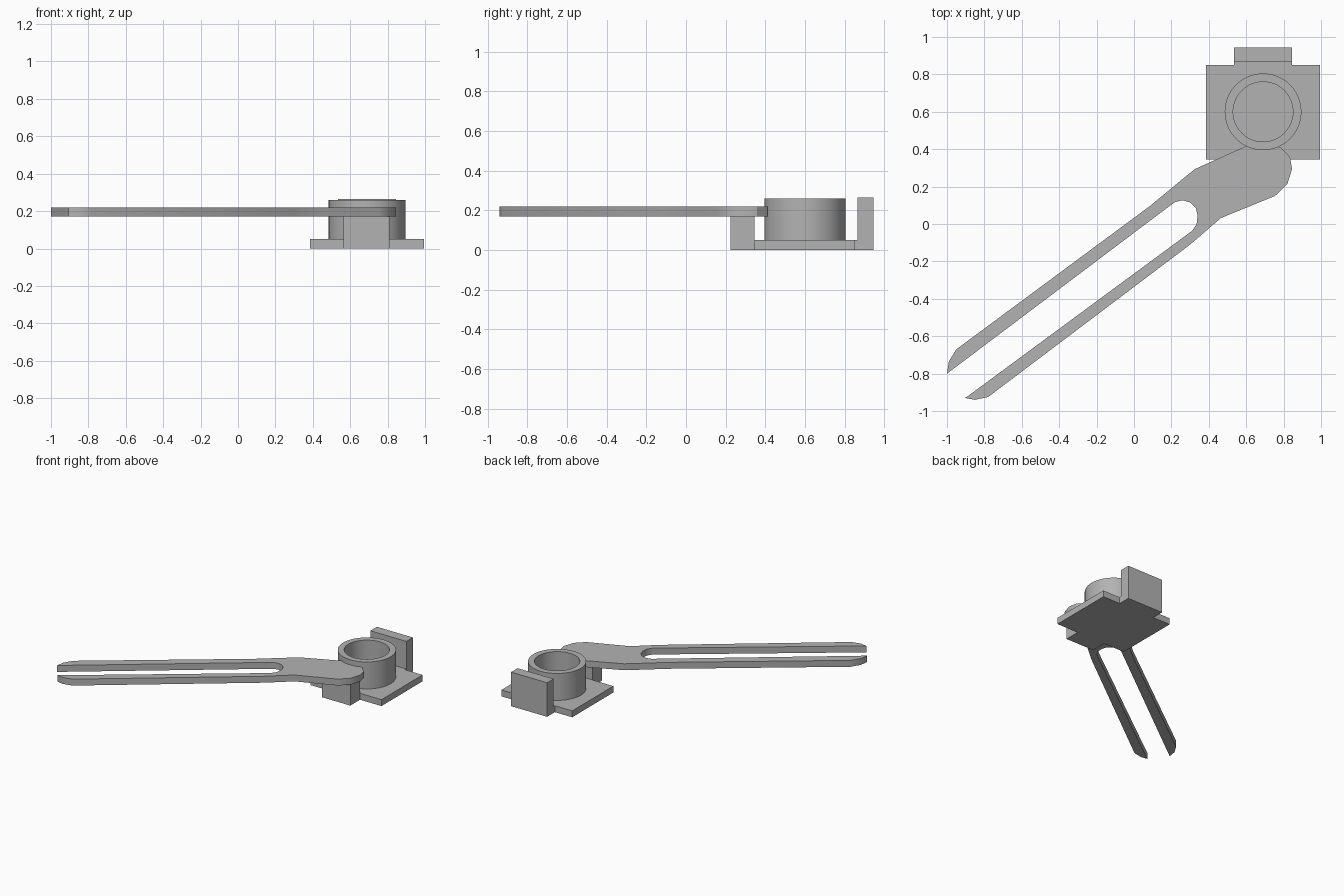
import bpy
import bmesh
from math import cos, sin, pi, radians

old = bpy.data.objects.get("Cube")
if old:
    bpy.data.objects.remove(old, do_unlink=True)

grey = bpy.data.materials.new("plain grey")
grey.use_nodes = True
colour = (0.45, 0.45, 0.45, 1)
grey.diffuse_color = colour
grey.node_tree.nodes["Principled BSDF"].inputs["Base Color"].default_value = colour


def finish(name, bm, smooth=False):
    bmesh.ops.recalc_face_normals(bm, faces=bm.faces)
    mesh = bpy.data.meshes.new(name)
    bm.to_mesh(mesh)
    bm.free()
    mesh.materials.append(grey)
    obj = bpy.data.objects.new(name, mesh)
    bpy.context.collection.objects.link(obj)
    if smooth:
        bpy.ops.object.select_all(action="DESELECT")
        obj.select_set(True)
        bpy.context.view_layer.objects.active = obj
        bpy.ops.object.shade_smooth_by_angle(angle=radians(30))
    return obj


def prism(name, outline, z0, z1, smooth=False):
    bm = bmesh.new()
    face = bm.faces.new([bm.verts.new((x, y, z0)) for x, y in outline])
    top = bmesh.ops.extrude_face_region(bm, geom=[face])["geom"]
    verts = [v for v in top if isinstance(v, bmesh.types.BMVert)]
    bmesh.ops.translate(bm, verts=verts, vec=(0, 0, z1 - z0))
    return finish(name, bm, smooth)


def box(name, x0, x1, y0, y1, z0, z1):
    return prism(name, [(x0, y0), (x1, y0), (x1, y1), (x0, y1)], z0, z1)


def tube(name, x, y, outer, inner, z0, z1, sides=64):
    # Revolve a closed rectangular wall section
    bm = bmesh.new()
    section = [(outer, z0), (outer, z1), (inner, z1), (inner, z0)]
    rings = []
    for i in range(sides):
        a = 2 * pi * i / sides
        rings.append([bm.verts.new((x + r * cos(a), y + r * sin(a), z)) for r, z in section])
    for i, ring in enumerate(rings):
        after = rings[(i + 1) % sides]
        for j in range(4):
            k = (j + 1) % 4
            bm.faces.new((ring[j], after[j], after[k], ring[k]))
    return finish(name, bm, True)


# Base with its upright back plate and front support block
box("base_plate", 0.385, 0.995, 0.345, 0.85, 0, 0.05)
box("back_plate_foot", 0.535, 0.845, 0.85, 0.865, 0, 0.05)
box("back_plate", 0.535, 0.845, 0.865, 0.945, 0, 0.265)
box("support_block", 0.565, 0.81, 0.225, 0.345, 0, 0.17)

# Round open socket
tube("socket", 0.69, 0.6, 0.205, 0.16, 0.05, 0.26)

# Forked arm: upper prong edge, rounded heel, lower prong edge, slot
upper_edge = [(-1, -0.8), (-0.99, -0.735), (-0.95, -0.67), (0.085, 0.096),
              (0.28, 0.257), (0.326, 0.294), (0.6, 0.417)]
heel = [(0.69, 0.42), (0.785, 0.41), (0.834, 0.358), (0.845, 0.294),
        (0.82, 0.214), (0.754, 0.15)]
lower_edge = [(0.465, 0.032), (0.3, -0.11), (-0.78, -0.925), (-0.85, -0.94), (-0.905, -0.93)]
slot = [(-0.888, -0.92), (0.31, -0.037), (0.335, 0), (0.34, 0.045), (0.33, 0.085),
        (0.3, 0.115), (0.26, 0.127), (0.22, 0.117), (0.19, 0.096), (-0.973, -0.78)]
prism("forked_arm", upper_edge + heel + lower_edge + slot, 0.17, 0.22, True)
